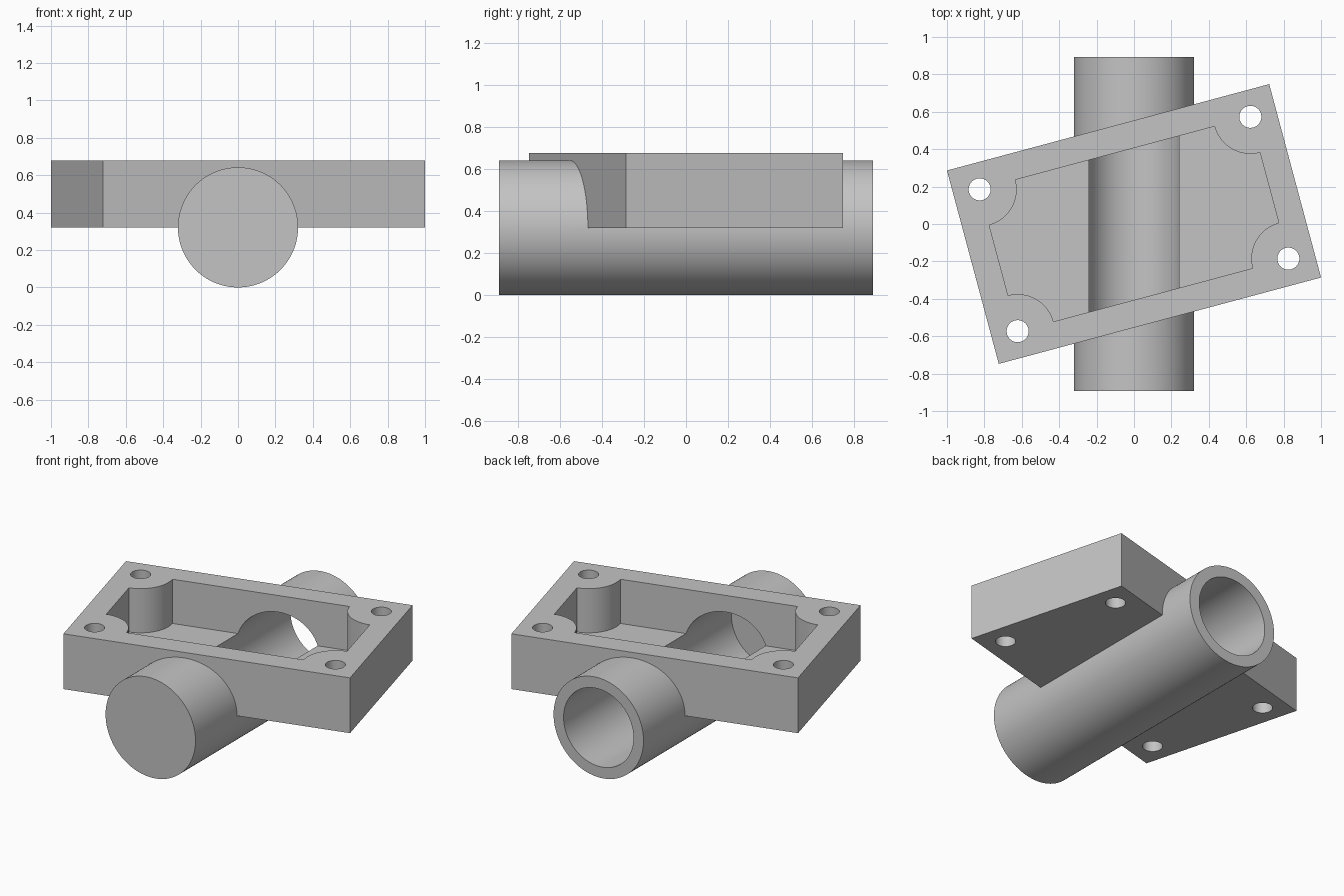
import bpy
from math import radians, pi
from mathutils import Matrix

cube = bpy.data.objects.get("Cube")
if cube:
    bpy.data.objects.remove(cube, do_unlink=True)

MM = 2 / 56.06                 # design unit: housing is 50 x 30 x 10
TURN = Matrix.Rotation(radians(15), 4, 'Z')
MID = 9 * MM                   # height of the tube axis and housing underside
TOP = MID + 10 * MM
FLOOR = MID + 2 * MM
OVER = 0.1                     # how far cutters overshoot

grey = bpy.data.materials.new("plain_grey")
grey.use_nodes = True
colour = (0.55, 0.55, 0.55, 1)
grey.diffuse_color = colour
grey.node_tree.nodes["Principled BSDF"].inputs["Base Color"].default_value = colour


def finish(name, matrix):
    obj = bpy.context.object
    obj.name = name
    obj.data.transform(matrix)
    obj.data.materials.append(grey)
    return obj


def block(name, width, depth, z0, z1):
    """Box turned with the housing."""
    bpy.ops.mesh.primitive_cube_add(size=1)
    size = Matrix.Diagonal((width, depth, z1 - z0, 1))
    return finish(name, TURN @ Matrix.Translation((0, 0, (z0 + z1) / 2)) @ size)


def post(name, x, y, radius, z0, z1):
    """Upright cylinder at a housing position."""
    bpy.ops.mesh.primitive_cylinder_add(vertices=64, radius=radius, depth=z1 - z0)
    return finish(name, TURN @ Matrix.Translation((x, y, (z0 + z1) / 2)))


def rod(name, radius, y0, y1):
    """Cylinder along the tube axis."""
    bpy.ops.mesh.primitive_cylinder_add(vertices=128, radius=radius, depth=y1 - y0)
    place = Matrix.Translation((0, (y0 + y1) / 2, MID))
    return finish(name, place @ Matrix.Rotation(pi / 2, 4, 'X'))


def combine(target, tool, operation):
    mod = target.modifiers.new(tool.name, 'BOOLEAN')
    mod.operation = operation
    mod.solver = 'EXACT'
    mod.object = tool
    bpy.context.view_layer.objects.active = target
    bpy.ops.object.modifier_apply(modifier=mod.name)
    bpy.data.objects.remove(tool, do_unlink=True)


# Housing joined with the tube crossing it
housing = block("housing_with_tube", 50 * MM, 30 * MM, MID, TOP)
combine(housing, rod("tube", MID, -25 * MM, 25 * MM), 'UNION')

# Pocket, leaving a round boss in each corner
corners = [(sx * 21 * MM, sy * 11 * MM) for sx in (-1, 1) for sy in (-1, 1)]
pocket = block("pocket", 42 * MM, 22 * MM, FLOOR, TOP + OVER)
for x, y in corners:
    combine(pocket, post("boss", x, y, 5.55 * MM, FLOOR - OVER, TOP + 2 * OVER), 'DIFFERENCE')
combine(housing, pocket, 'DIFFERENCE')

# Bore, open at the back and closed at the front
combine(housing, rod("bore", 7 * MM, -23 * MM, 25 * MM + OVER), 'DIFFERENCE')

# Screw holes through the bosses
for x, y in corners:
    combine(housing, post("screw_hole", x, y, 1.65 * MM, MID - OVER, TOP + OVER), 'DIFFERENCE')

bpy.ops.object.select_all(action='DESELECT')
housing.select_set(True)
bpy.context.view_layer.objects.active = housing
bpy.ops.object.shade_smooth_by_angle(angle=radians(30))
